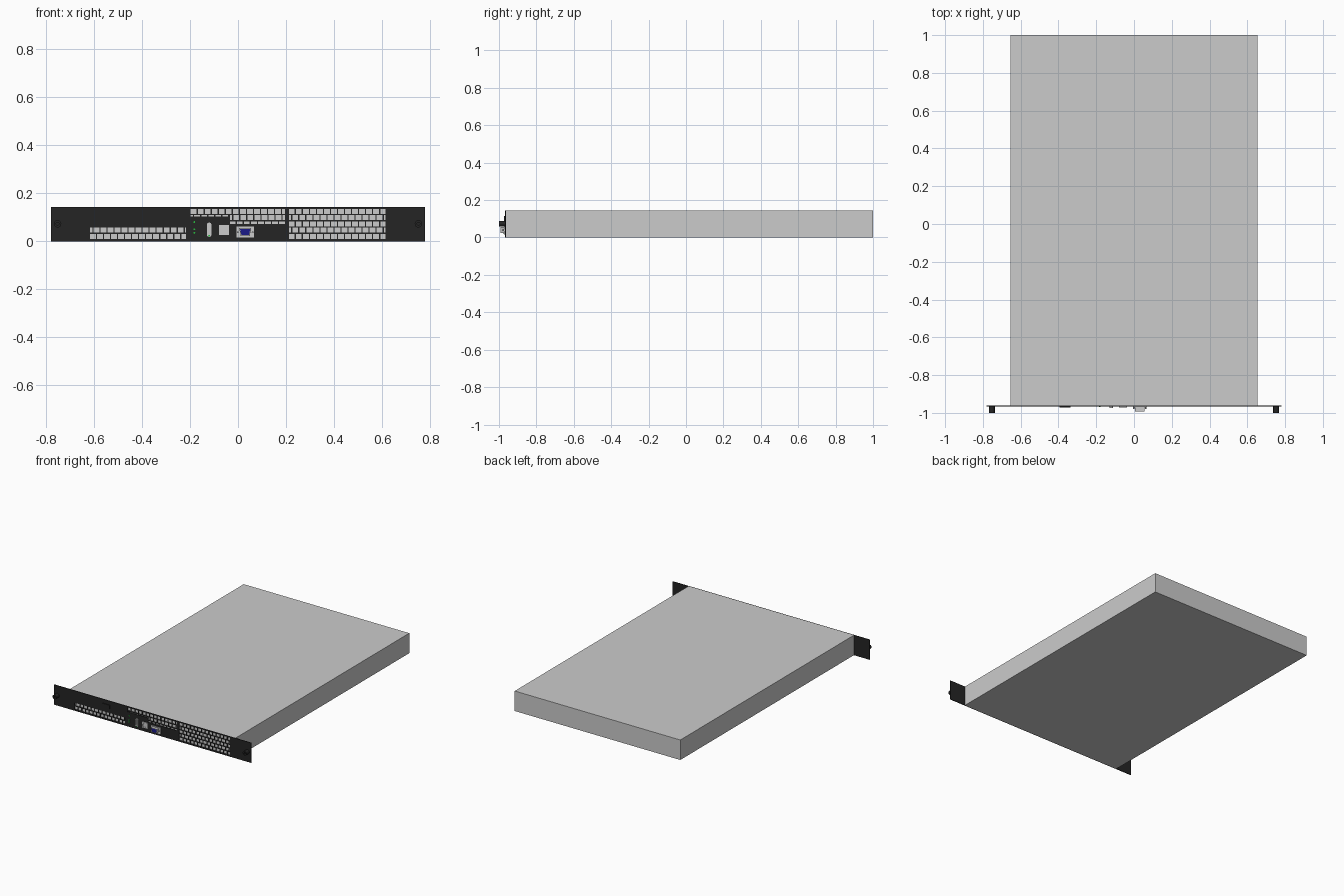
import bpy, bmesh, math

if "Cube" in bpy.data.objects:
    bpy.data.objects.remove(bpy.data.objects["Cube"])

PLATE_F, PLATE_B = -0.967, -0.962     # front and back of the faceplate
H = 0.143                             # chassis height


def mat(name, col):
    m = bpy.data.materials.new(name)
    m.diffuse_color = (*col, 1)
    m.use_nodes = True
    m.node_tree.nodes["Principled BSDF"].inputs["Base Color"].default_value = m.diffuse_color
    return m


BLACK = mat("black_paint", (0.018, 0.018, 0.018))
SILVER = mat("silver", (0.6, 0.6, 0.6))
BLUE = mat("port_blue", (0.01, 0.01, 0.25))
GREEN = mat("led_green", (0.02, 0.5, 0.05))


def add_prism(bm, pts, y0, y1):
    """Extrude an x/z outline from y0 (front) to y1 (back)."""
    f = [bm.verts.new((x, y0, z)) for x, z in pts]
    b = [bm.verts.new((x, y1, z)) for x, z in pts]
    bm.faces.new(f)
    bm.faces.new(b[::-1])
    n = len(pts)
    for i in range(n):
        j = (i + 1) % n
        bm.faces.new((f[j], f[i], b[i], b[j]))


def rect(x0, x1, z0, z1):
    return [(x0, z0), (x1, z0), (x1, z1), (x0, z1)]


def disc(x, z, r, n=20):
    return [(x + r * math.cos(2 * math.pi * i / n), z + r * math.sin(2 * math.pi * i / n))
            for i in range(n)]


def capsule(x, z0, z1, r, n=8):
    top = [(x + r * math.cos(math.pi * i / n), z1 - r + r * math.sin(math.pi * i / n))
           for i in range(n + 1)]
    return top + [(x - r * math.cos(math.pi * i / n), z0 + r - r * math.sin(math.pi * i / n))
                  for i in range(n + 1)]


def part(name, outlines, y0, y1, material=None):
    bm = bmesh.new()
    for pts in outlines:
        add_prism(bm, pts, y0, y1)
    bmesh.ops.recalc_face_normals(bm, faces=bm.faces)
    me = bpy.data.meshes.new(name)
    bm.to_mesh(me)
    bm.free()
    ob = bpy.data.objects.new(name, me)
    bpy.context.collection.objects.link(ob)
    if material:
        me.materials.append(material)
    return ob


def cut(ob, outlines, y0=-1.1, y1=-0.9):
    """Subtract prisms from a part and bake the result."""
    tool = part("cutter", outlines, y0, y1)
    tool.hide_render = True
    mod = ob.modifiers.new("cut", 'BOOLEAN')
    mod.operation, mod.solver, mod.object = 'DIFFERENCE', 'EXACT', tool
    bpy.context.view_layer.objects.active = ob
    bpy.ops.object.modifier_apply(modifier=mod.name)
    bpy.data.objects.remove(tool)


def vent(x0, x1, row, zmin=0.0):
    """One staggered row of vent slots, clipped to x0..x1 and zmin."""
    pitch, w = 0.0293, 0.0243
    z0, z1 = max(zmin, 0.010 + row * 0.026), 0.031 + row * 0.026
    x = x0 - (pitch / 2 if row % 2 else 0)
    out = []
    while x < x1:
        a, b = max(x, x0), min(x + w, x1)
        if b - a > 0.004:
            out.append(rect(a, b, z0, z1))
        x += pitch
    return out


# Chassis body
part("chassis", [rect(-0.655, 0.655, 0, H)], PLATE_B, 1.0)

# Perforated faceplate with rack ears
plate = part("faceplate", [rect(-0.78, 0.78, 0, H)], PLATE_F, PLATE_B, BLACK)
holes = []
for r in range(2):
    holes += vent(-0.617, -0.217, r)          # left vent
for r in range(5):
    holes += vent(0.212, 0.614, r)            # right vent
holes += vent(-0.197, 0.196, 4)               # middle vent, stepped around the ports
holes += vent(-0.197, -0.040, 3, 0.104)
holes += vent(-0.034, 0.196, 3)
holes += vent(-0.034, 0.196, 2, 0.073)
cut(plate, holes)

# Thumbscrews on the ears
for s in (-1, 1):
    side = "left" if s < 0 else "right"
    screw = part("thumbscrew_" + side, [disc(s * 0.752, 0.073, 0.0155)], -1.0, PLATE_F, BLACK)
    cut(screw, [disc(s * 0.752, 0.073, 0.007, 6)], -1.1, -0.992)

# Blank badge plate
part("badge_plate", [rect(-0.395, -0.335, 0.088, 0.115)], -0.972, PLATE_F, BLACK)

# Status lights
part("status_lights", [disc(-0.182, z, 0.004, 12) for z in (0.080, 0.050, 0.035)],
     -0.970, PLATE_F, GREEN)
part("port_light", [disc(-0.120, 0.023, 0.004, 12)], -0.975, PLATE_F, GREEN)

# Slim upright port: shell, and tongue inside it
shell = part("slim_port_shell", [capsule(-0.120, 0.018, 0.078, 0.010)], -0.973, PLATE_F, SILVER)
cut(shell, [capsule(-0.120, 0.030, 0.073, 0.0065)], -1.1, -0.9685)
part("slim_port_tongue", [rect(-0.1225, -0.1175, 0.035, 0.068)], -0.972, PLATE_F)

# Network socket: housing with notched opening
sock = part("network_socket", [rect(-0.080, -0.037, 0.027, 0.068)], -0.972, PLATE_F, SILVER)
cut(sock, [[(-0.074, 0.033), (-0.043, 0.033), (-0.043, 0.052), (-0.050, 0.052),
            (-0.050, 0.058), (-0.067, 0.058), (-0.067, 0.052), (-0.074, 0.052)]], -1.1, -0.9685)


# Display port: flange, trapezoid shell, blue insert, side nuts
def dshape(g):
    return [(0.008 - g, 0.052 + g), (0.052 + g, 0.052 + g),
            (0.046 + g, 0.026 - g), (0.014 - g, 0.026 - g)]


part("display_port_flange", [rect(-0.006, 0.066, 0.016, 0.061)], -0.972, PLATE_F, SILVER)
port = part("display_port_shell", [dshape(0.003)], -0.992, -0.971, SILVER)
cut(port, [dshape(0)], -1.1, -0.985)
part("display_port_insert", [dshape(-0.0005)], -0.991, -0.984, BLUE)
part("display_port_nuts", [disc(x, 0.038, 0.004, 6) for x in (-0.001, 0.061)],
     -0.980, -0.971, SILVER)
